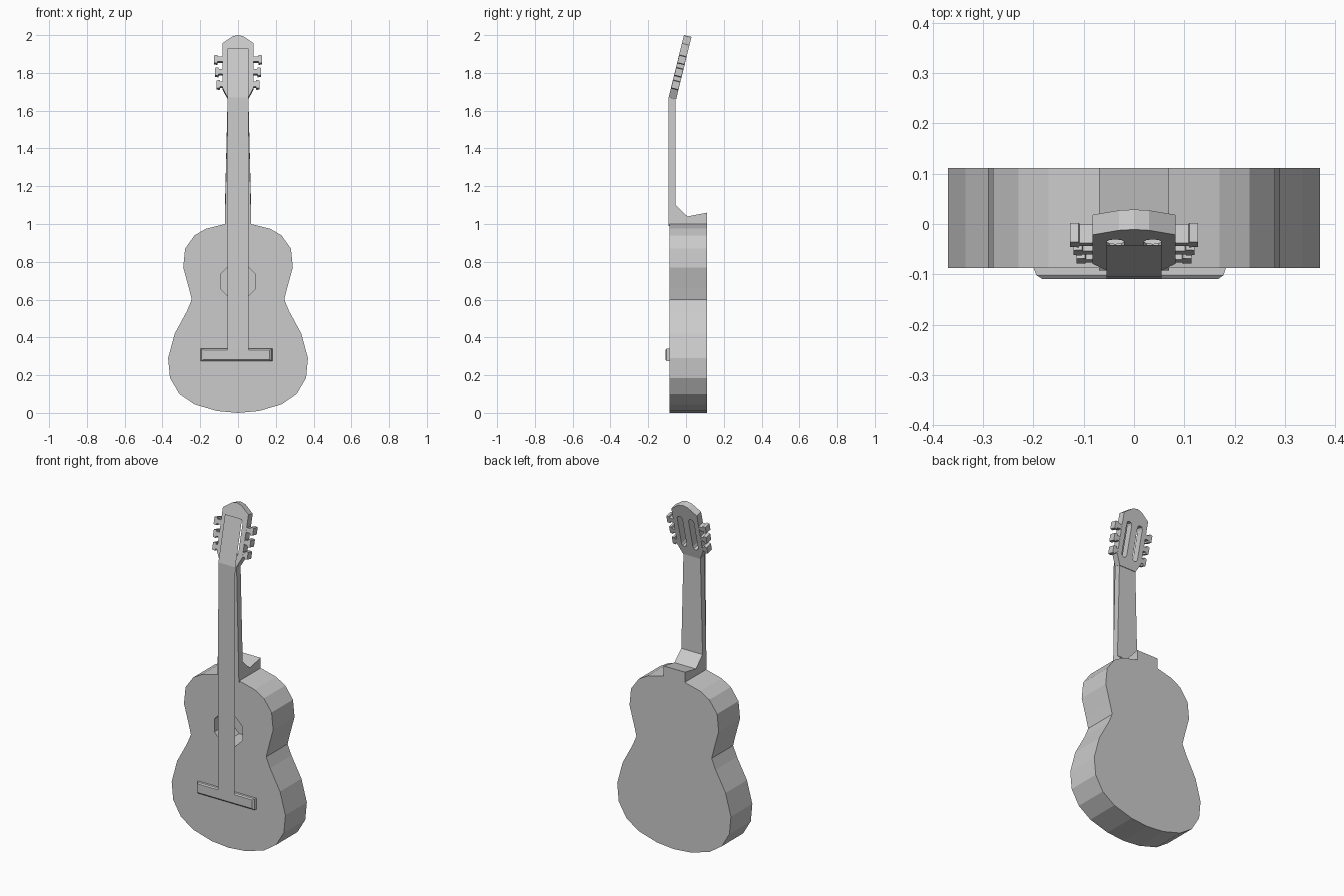
import bpy, bmesh
from math import cos, sin, pi, radians
from mathutils import Matrix, Vector

old = bpy.data.objects.get("Cube")
if old:
    bpy.data.objects.remove(old)

grey = bpy.data.materials.new("plain grey")
grey.use_nodes = True
grey.diffuse_color = (0.6, 0.6, 0.6, 1)
grey.node_tree.nodes["Principled BSDF"].inputs["Base Color"].default_value = (0.6, 0.6, 0.6, 1)


def add_object(name, bm, fix_normals=True):
    if fix_normals:
        bmesh.ops.recalc_face_normals(bm, faces=bm.faces)
    mesh = bpy.data.meshes.new(name)
    bm.to_mesh(mesh)
    bm.free()
    mesh.materials.append(grey)
    obj = bpy.data.objects.new(name, mesh)
    bpy.context.collection.objects.link(obj)
    return obj


def prism(name, outline, y0, y1, matrix=Matrix()):
    """Extrude an (x, z) outline from y0 to y1, then place it."""
    bm = bmesh.new()
    face = bm.faces.new([bm.verts.new((x, y0, z)) for x, z in outline])
    moved = bmesh.ops.extrude_face_region(bm, geom=[face])["geom"]
    verts = [v for v in moved if isinstance(v, bmesh.types.BMVert)]
    bmesh.ops.translate(bm, verts=verts, vec=(0, y1 - y0, 0))
    bm.transform(matrix)
    return add_object(name, bm)


def cut(obj, cutter):
    mod = obj.modifiers.new("cut", "BOOLEAN")
    mod.operation, mod.solver, mod.object = "DIFFERENCE", "EXACT", cutter
    cutter.hide_render = True
    bpy.context.view_layer.objects.active = obj
    bpy.ops.object.modifier_apply(modifier=mod.name)
    bpy.data.objects.remove(cutter)


def mirrored(half):
    return half + [(-x, z) for x, z in reversed(half) if x > 0]


# Body with a recessed octagonal sound hole
body_half = [(0, 0), (0.11, 0.01), (0.23, 0.045), (0.31, 0.1), (0.36, 0.185),
             (0.37, 0.29), (0.335, 0.42), (0.27, 0.54), (0.245, 0.6), (0.26, 0.66),
             (0.29, 0.77), (0.28, 0.87), (0.23, 0.94), (0.17, 0.975), (0.07, 1.0)]
body = prism("body", mirrored(body_half), -0.088, 0.111)
octagon = [(0.1 * cos((i + 0.5) * pi / 4), 0.695 + 0.1 * sin((i + 0.5) * pi / 4))
           for i in range(8)]
cut(body, prism("sound_hole_cutter", octagon, -0.2, 0.065))

# Neck with heel: side profile swept across a tapering width
profile = [(-0.092, 0.99), (-0.092, 1.67), (-0.055, 1.66), (-0.055, 1.1),
           (0.008, 1.04), (0.111, 1.06), (0.111, 0.99)]
bm = bmesh.new()
sides = []
for s in (-1, 1):
    ring = []
    for y, z in profile:
        half_width = 0.07 - 0.015 * max(0, z - 1.06) / 0.61
        ring.append(bm.verts.new((s * half_width, y, z)))
    bm.faces.new(ring)
    sides.append(ring)
a, b = sides
for i in range(len(a)):
    j = (i + 1) % len(a)
    bm.faces.new((a[i], a[j], b[j], b[i]))
add_object("neck", bm)

# Headstock, leaning back from the top of the neck, with two rounded slots
lean = Matrix.Translation((0, -0.092, 1.67)) @ Matrix.Rotation(radians(-13.8), 4, "X")
thick = 0.041
head_half = [(0.055, 0), (0.083, 0.055), (0.083, 0.295), (0.03, 0.333), (0, 0.34)]
headstock = prism("headstock", mirrored(head_half), 0, thick, lean)
for s in (-1, 1):
    slot = []
    for i in range(10):
        t = pi * (i if i < 5 else i - 1) / 4
        slot.append((s * 0.037 + 0.017 * cos(t), (0.24 if i < 5 else 0.07) + 0.017 * sin(t)))
    cut(headstock, prism("slot_cutter", slot, -0.1, 0.1, lean))

# Tuning pegs: a narrow shaft with a wider knob, three on each side
for s, side in ((1, "left"), (-1, "right")):
    for n, h in enumerate((0.073, 0.142, 0.21)):
        end = 0.114 + 0.0065 * n
        peg = [(0.075, h - 0.013), (end - 0.019, h - 0.013), (end - 0.017, h - 0.023),
               (end, h - 0.02), (end, h + 0.02), (end - 0.017, h + 0.023),
               (end - 0.019, h + 0.013), (0.075, h + 0.013)]
        prism(f"{side}_tuning_peg_{n + 1}", [(s * x, z) for x, z in peg],
              0.001, thick - 0.001, lean)

# Bridge: a bar with bevelled front edges
bm = bmesh.new()
rings = []
for y, x0, x1, z0, z1 in ((-0.087, -0.2, 0.183, 0.275, 0.34),
                          (-0.102, -0.194, 0.178, 0.275, 0.34),
                          (-0.109, -0.183, 0.168, 0.283, 0.334)):
    rings.append([bm.verts.new(p) for p in
                  ((x0, y, z0), (x1, y, z0), (x1, y, z1), (x0, y, z1))])
bm.faces.new(rings[0])
bm.faces.new(rings[-1])
for a, b in zip(rings, rings[1:]):
    for i in range(4):
        bm.faces.new((a[i], a[i - 1], b[i - 1], b[i]))
add_object("bridge", bm)

# Strings: one thin sheet from the bridge over the neck to the headstock
bm = bmesh.new()
rows = [[bm.verts.new((s * 0.055, y, z)) for s in (-1, 1)]
        for y, z in ((-0.109, 0.333), (-0.104, 1.67), (-0.042, 1.93))]
for low, high in zip(rows, rows[1:]):
    bm.faces.new((low[0], low[1], high[1], high[0]))
add_object("strings", bm, fix_normals=False)
